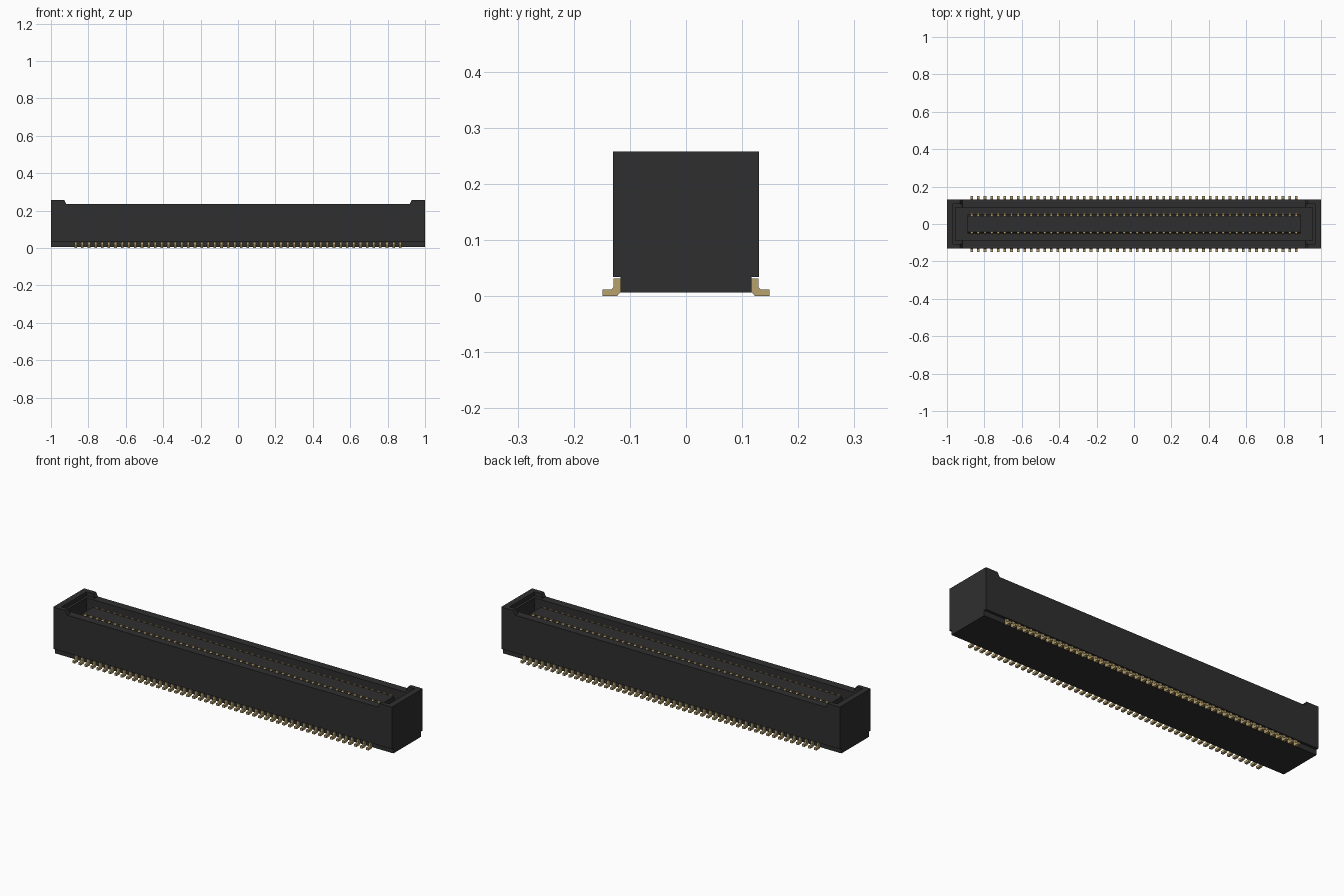
import bpy, bmesh

if "Cube" in bpy.data.objects:
    bpy.data.objects.remove(bpy.data.objects["Cube"])


def material(name, rgb):
    m = bpy.data.materials.new(name)
    m.use_nodes = True
    m.diffuse_color = (*rgb, 1)
    bsdf = m.node_tree.nodes["Principled BSDF"]
    bsdf.inputs["Base Color"].default_value = (*rgb, 1)
    bsdf.inputs["Roughness"].default_value = 0.6
    return m


BLACK = material("black plastic", (0.028, 0.028, 0.028))
GOLD = material("gold plating", (0.48, 0.36, 0.155))

AXES = {"x": lambda a, b, t: (t, a, b), "y": lambda a, b, t: (a, t, b)}


def prism(bm, outline, axis, lo, hi):
    """Extrude a closed outline along an axis from lo to hi."""
    at = AXES[axis]
    ends = [[bm.verts.new(at(a, b, t)) for a, b in outline] for t in (lo, hi)]
    bm.faces.new(ends[0])
    bm.faces.new(ends[1][::-1])
    n = len(outline)
    for i in range(n):
        j = (i + 1) % n
        bm.faces.new((ends[0][i], ends[1][i], ends[1][j], ends[0][j]))


def finish(bm, name, mat):
    bmesh.ops.recalc_face_normals(bm, faces=bm.faces[:])
    mesh = bpy.data.meshes.new(name)
    bm.to_mesh(mesh)
    bm.free()
    mesh.materials.append(mat)
    ob = bpy.data.objects.new(name, mesh)
    bpy.context.scene.collection.objects.link(ob)
    return ob


def rect(a, z0, z1):
    return [(-a, z0), (a, z0), (a, z1), (-a, z1)]


def block(name, x, y, z0, z1):
    bm = bmesh.new()
    prism(bm, rect(y, z0, z1), "x", -x, x)
    return finish(bm, name, BLACK)


def carve(target, cutter):
    """Cut one solid from another and discard the cutter."""
    cutter.hide_render = True
    mod = target.modifiers.new("cut", "BOOLEAN")
    mod.operation, mod.solver, mod.object = "DIFFERENCE", "EXACT", cutter
    bpy.context.view_layer.update()
    dg = bpy.context.evaluated_depsgraph_get()
    mesh = bpy.data.meshes.new_from_object(target.evaluated_get(dg))
    target.modifiers.clear()
    target.data = mesh
    bpy.data.objects.remove(cutter)


# Housing: long shell with raised, sloped end guides
half = [(1.0, 0.034), (1.0, 0.258), (0.93, 0.258), (0.918, 0.236)]
bm = bmesh.new()
prism(bm, half + [(-x, z) for x, z in reversed(half)], "y", -0.13, 0.13)
housing = finish(bm, "housing", BLACK)
carve(housing, block("cavity_cutter", 0.955, 0.087, 0.06, 0.4))
carve(housing, block("guide_cutter", 0.968, 0.106, 0.2365, 0.4))

# Narrower foot under the shell
block("base", 1.0, 0.117, 0.006, 0.034)

# Central tongue with chamfered top edges
bm = bmesh.new()
tongue = [(0.05, 0.06), (0.05, 0.21), (0.044, 0.219)]
prism(bm, tongue + [(-y, z) for y, z in reversed(tongue)], "x", -0.89, 0.89)
finish(bm, "tongue", BLACK)

# Two rows of contacts on the tongue and solder leads at the foot
COUNT, PITCH = 50, 0.0354
lead = [(0.116, 0.031), (0.116, 0.008), (0.123, 0.0), (0.149, 0.0),
        (0.149, 0.012), (0.133, 0.012), (0.129, 0.016), (0.129, 0.031)]
contact = [(0.049, 0.06), (0.058, 0.06), (0.058, 0.212), (0.051, 0.223),
           (0.042, 0.223), (0.042, 0.217), (0.049, 0.209)]
for name, outline, width in (("solder_leads", lead, 0.014),
                             ("contacts", contact, 0.013)):
    for side, sign in (("front", -1), ("back", 1)):
        bm = bmesh.new()
        for i in range(COUNT):
            x = (i - (COUNT - 1) / 2) * PITCH
            prism(bm, [(sign * y, z) for y, z in outline], "x",
                  x - width / 2, x + width / 2)
        finish(bm, f"{side}_{name}", GOLD)
